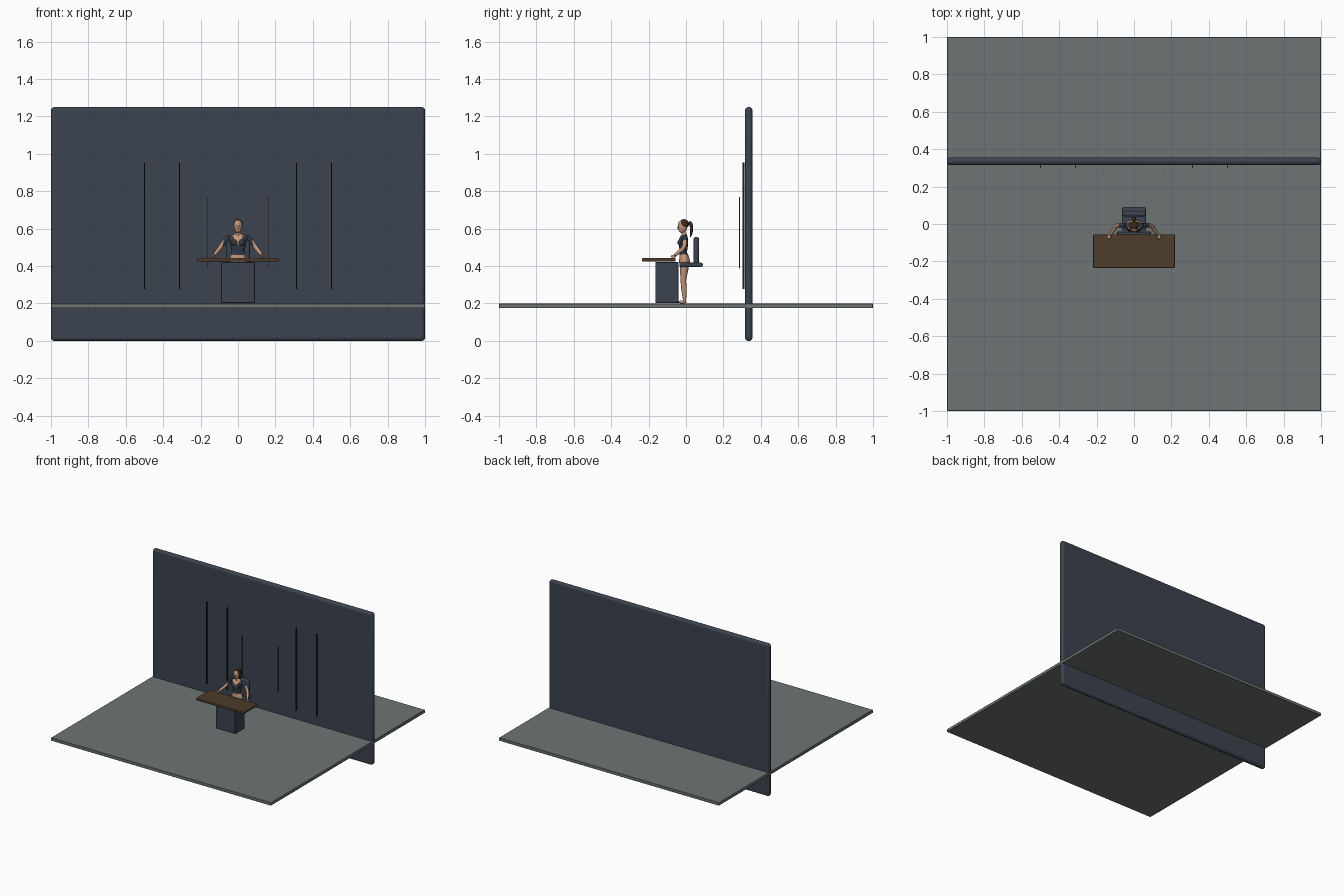
import bpy, bmesh, math
from mathutils import Vector

cube = bpy.data.objects.get("Cube")
if cube:
    bpy.data.objects.remove(cube, do_unlink=True)


def material(name, r, g, b):
    m = bpy.data.materials.new(name)
    m.use_nodes = True
    m.diffuse_color = (r, g, b, 1)
    for n in m.node_tree.nodes:
        if n.type == 'BSDF_PRINCIPLED':
            n.inputs["Base Color"].default_value = (r, g, b, 1)
    return m


NAVY = material("slate navy", 0.045, 0.057, 0.08)
GREY = material("floor grey", 0.155, 0.175, 0.175)
WOOD = material("dark walnut", 0.075, 0.046, 0.024)
BLACK = material("near black", 0.01, 0.011, 0.014)
BRASS = material("dull bronze", 0.13, 0.08, 0.045)
SKIN = material("skin", 0.56, 0.31, 0.2)
HAIR = material("dark brown hair", 0.045, 0.024, 0.014)
CLOTH = material("navy cloth", 0.035, 0.045, 0.065)
LIPS = material("lip red", 0.35, 0.1, 0.08)


def finish(bm, name, mats):
    bmesh.ops.recalc_face_normals(bm, faces=bm.faces)
    mesh = bpy.data.meshes.new(name)
    bm.to_mesh(mesh)
    bm.free()
    for m in mats:
        mesh.materials.append(m)
    ob = bpy.data.objects.new(name, mesh)
    bpy.context.collection.objects.link(ob)
    return ob


def smooth(ob, angle=40):
    bpy.ops.object.select_all(action='DESELECT')
    ob.select_set(True)
    bpy.context.view_layer.objects.active = ob
    bpy.ops.object.shade_smooth_by_angle(angle=math.radians(angle))


def box(name, lo, hi, mat, bevel=0.0, segments=3):
    bm = bmesh.new()
    bmesh.ops.create_cube(bm, size=1)
    for v in bm.verts:
        v.co = [(a + b) / 2 + c * (b - a) for a, b, c in zip(lo, hi, v.co)]
    ob = finish(bm, name, [mat])
    if bevel:
        mod = ob.modifiers.new("rounded edges", 'BEVEL')
        mod.width = bevel
        mod.segments = segments
        smooth(ob)
    return ob


def spline(points, steps):
    """Catmull-Rom curve through points of any dimension."""
    p = [points[0]] + list(points) + [points[-1]]
    out = []
    for i in range(1, len(p) - 2):
        for s in range(steps):
            t = s / steps
            out.append([0.5 * (2 * b + (c - a) * t + (2 * a - 5 * b + 4 * c - d) * t * t
                               + (3 * b - a - 3 * c + d) * t ** 3)
                        for a, b, c, d in zip(*p[i - 1:i + 3])])
    return out + [list(points[-1])]


def loft(name, points, mats, rule=None, sides=20, steps=4):
    """Elliptical body along points of (x, y, z, half width, half depth)."""
    pts = spline(points, steps)
    bm = bmesh.new()
    rings = []
    for i, (x, y, z, a, b) in enumerate(pts):
        t = Vector(pts[min(i + 1, len(pts) - 1)][:3]) - Vector(pts[max(i - 1, 0)][:3])
        side = Vector((0, 1, 0)).cross(t).normalized()
        deep = t.cross(side).normalized()
        ring = []
        for k in range(sides):
            w = math.tau * k / sides
            ring.append(bm.verts.new(Vector((x, y, z)) + side * a * math.cos(w)
                                     + deep * b * math.sin(w)))
        rings.append(ring)
    for r, q in zip(rings, rings[1:]):
        for k in range(sides):
            n = (k + 1) % sides
            bm.faces.new((r[k], r[n], q[n], q[k]))
    bm.faces.new(rings[0])
    bm.faces.new(rings[-1])
    if rule:
        for f in bm.faces:
            f.material_index = rule(f.calc_center_median())
    ob = finish(bm, name, mats)
    smooth(ob, 60)
    return ob


def ball(name, centre, radii, mat):
    bm = bmesh.new()
    bmesh.ops.create_uvsphere(bm, u_segments=16, v_segments=10, radius=1)
    for v in bm.verts:
        v.co = [c + r * k for c, r, k in zip(centre, radii, v.co)]
    ob = finish(bm, name, [mat])
    smooth(ob, 80)
    return ob


# Room: floor slab and a wall passing through it
box("floor", (-1, -1, 0.175), (1, 1, 0.2), GREY, 0.002, 1)
box("back_wall", (-1, 0.315, 0), (1, 0.355, 1.25), NAVY, 0.018, 4)

# Wall strips and slim rods, mirrored
for side, s in (("left", 1), ("right", -1)):
    for place, x in (("outer", 0.5), ("inner", 0.313)):
        box(f"{place}_strip_{side}", (s * x - 0.003, 0.302, 0.278),
            (s * x + 0.003, 0.312, 0.953), BLACK)
    box(f"bronze_rod_{side}", (s * 0.164 - 0.002, 0.283, 0.387),
        (s * 0.164 + 0.002, 0.288, 0.77), BRASS)

# Desk
box("desk_pedestal", (-0.09, -0.163, 0.202), (0.09, -0.04, 0.422), NAVY, 0.004, 2)
box("desk_top", (-0.218, -0.235, 0.424), (0.218, -0.055, 0.443), WOOD, 0.005)

# Chair
box("chair_seat", (-0.064, -0.035, 0.396), (0.064, 0.09, 0.418), NAVY, 0.008)
box("chair_back", (-0.064, 0.04, 0.41), (0.064, 0.07, 0.555), NAVY, 0.012)


# Body: cropped top with a V neckline over bare skin
def top_rule(c):
    neckline = c.y < -0.015 and abs(c.x) < (c.z - 0.508) * 0.55
    return 1 if 0.462 < c.z < 0.568 and not neckline else 0


loft("torso", [
    (0, -0.01, 0.395, 0.026, 0.018),
    (0, -0.008, 0.42, 0.046, 0.029),
    (0, -0.01, 0.445, 0.043, 0.026),
    (0, -0.014, 0.472, 0.034, 0.02),
    (0, -0.014, 0.5, 0.038, 0.023),
    (0, -0.014, 0.53, 0.046, 0.026),
    (0, -0.011, 0.555, 0.05, 0.02),
    (0, -0.01, 0.567, 0.028, 0.014),
    (0, -0.013, 0.577, 0.011, 0.011),
    (0, -0.016, 0.6, 0.01, 0.01)], [SKIN, CLOTH], top_rule, 28, 6)

# Limbs, mirrored
for side, s in (("left", 1), ("right", -1)):
    ball(f"bust_{side}", (s * 0.018, -0.031, 0.526), (0.017, 0.015, 0.017), CLOTH)
    loft(f"leg_{side}", [
        (s * 0.022, -0.008, 0.43, 0.021, 0.026),
        (s * 0.023, -0.01, 0.385, 0.021, 0.023),
        (s * 0.021, -0.014, 0.325, 0.014, 0.015),
        (s * 0.02, -0.011, 0.28, 0.013, 0.015),
        (s * 0.019, -0.008, 0.225, 0.008, 0.009),
        (s * 0.019, -0.009, 0.205, 0.008, 0.01)], [SKIN])
    ball(f"foot_{side}", (s * 0.02, -0.02, 0.208), (0.01, 0.023, 0.008), SKIN)
    loft(f"arm_{side}", [
        (s * 0.045, -0.008, 0.557, 0.012, 0.012),
        (s * 0.066, -0.006, 0.54, 0.013, 0.013),
        (s * 0.094, -0.012, 0.501, 0.011, 0.011),
        (s * 0.115, -0.04, 0.474, 0.01, 0.01),
        (s * 0.128, -0.06, 0.458, 0.007, 0.007)],
        [SKIN, CLOTH], lambda c: 1 if abs(c.x) < 0.08 else 0, 14)
    ball(f"hand_{side}", (s * 0.133, -0.068, 0.452), (0.011, 0.014, 0.007), SKIN)
    ball(f"eye_{side}", (s * 0.008, -0.0415, 0.615), (0.004, 0.002, 0.002), BLACK)

# Head, face details, hair and ponytail
loft("head", [
    (0, -0.026, 0.578, 0.005, 0.006),
    (0, -0.024, 0.584, 0.013, 0.016),
    (0, -0.019, 0.6, 0.02, 0.023),
    (0, -0.017, 0.62, 0.022, 0.026),
    (0, -0.016, 0.637, 0.018, 0.021),
    (0, -0.015, 0.646, 0.006, 0.008)], [SKIN])
ball("nose", (0, -0.043, 0.606), (0.003, 0.005, 0.006), SKIN)
ball("lips", (0, -0.0395, 0.594), (0.006, 0.003, 0.002), LIPS)
ball("hair_cap", (0, -0.011, 0.625), (0.0245, 0.027, 0.026), HAIR)
loft("ponytail", [
    (0, 0.008, 0.632, 0.005, 0.005),
    (0, 0.021, 0.632, 0.01, 0.009),
    (0, 0.029, 0.612, 0.012, 0.009),
    (0, 0.029, 0.585, 0.01, 0.008),
    (0, 0.024, 0.555, 0.002, 0.002)], [HAIR], None, 12)
